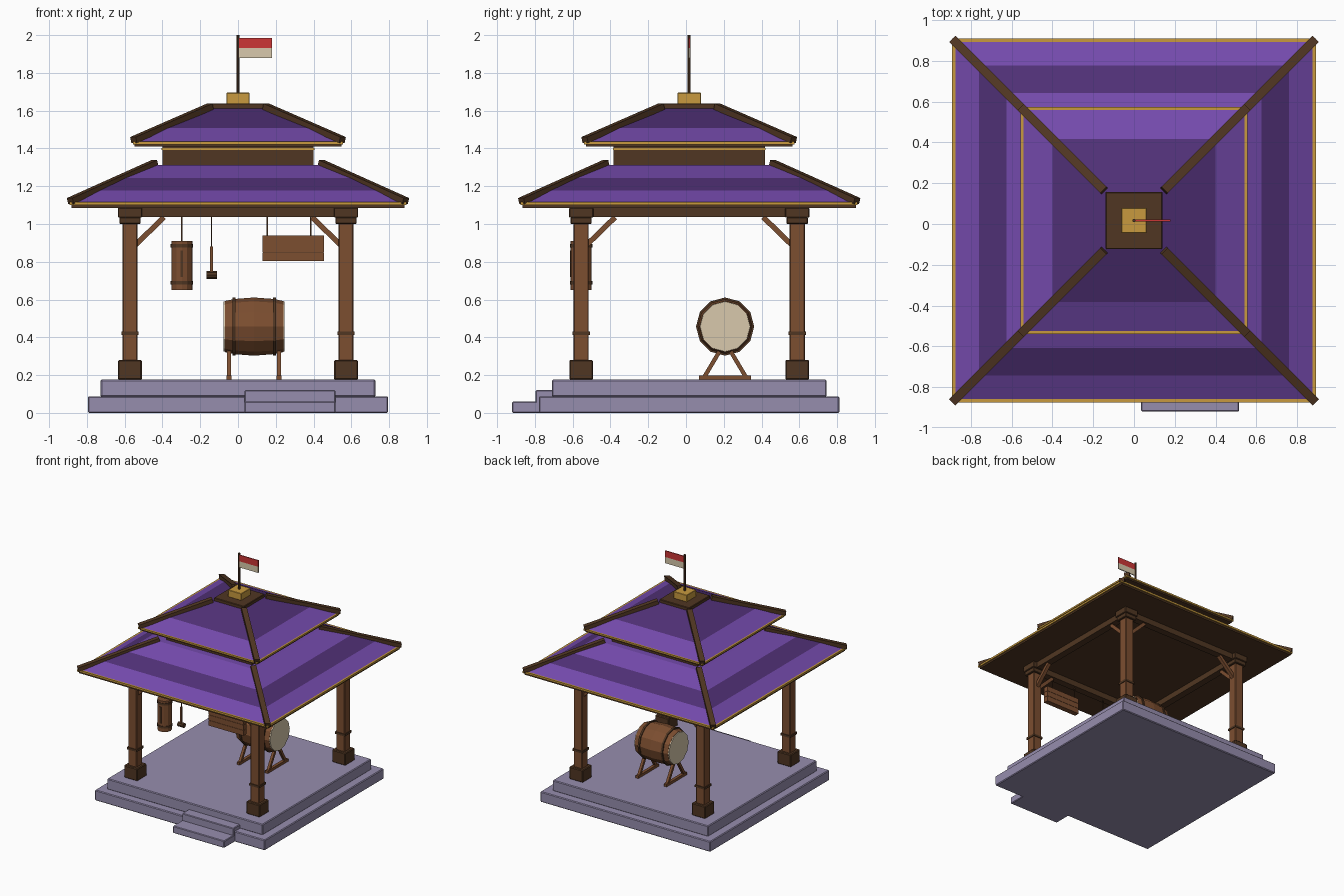
import bpy, bmesh, math
from mathutils import Vector, Matrix

if "Cube" in bpy.data.objects:
    bpy.data.objects.remove(bpy.data.objects["Cube"])

CY = 0.017          # pavilion centre in y
P = 0.572           # post offset from centre
FY = CY - P         # front beam line


def mat(name, r, g, b):
    m = bpy.data.materials.new(name)
    lin = [((c / 255 + 0.055) / 1.055) ** 2.4 for c in (r, g, b)]
    m.diffuse_color = (*lin, 1)
    m.use_nodes = True
    m.node_tree.nodes["Principled BSDF"].inputs["Base Color"].default_value = m.diffuse_color
    return m


STONE = mat("stone", 150, 141, 174)
WOOD = mat("wood", 124, 78, 48)
DARK = mat("dark wood", 80, 54, 34)
PURPLE = mat("roof purple", 116, 74, 172)
DEEP = mat("roof deep purple", 80, 48, 118)
GOLD = mat("gold", 200, 154, 62)
CREAM = mat("cream", 216, 201, 172)
RED = mat("red", 204, 54, 54)


def finish(name, bm, mats):
    bmesh.ops.recalc_face_normals(bm, faces=bm.faces)
    me = bpy.data.meshes.new(name)
    bm.to_mesh(me)
    bm.free()
    for m in mats:
        me.materials.append(m)
    ob = bpy.data.objects.new(name, me)
    bpy.context.collection.objects.link(ob)
    return ob


def box(name, x0, x1, y0, y1, z0, z1, m, bevel=0):
    bm = bmesh.new()
    bmesh.ops.create_cube(bm, size=1)
    for v in bm.verts:
        v.co = ((x0 + x1) / 2 + v.co.x * (x1 - x0),
                (y0 + y1) / 2 + v.co.y * (y1 - y0),
                (z0 + z1) / 2 + v.co.z * (z1 - z0))
    if bevel:
        bmesh.ops.bevel(bm, geom=bm.edges[:], offset=bevel, segments=1, affect='EDGES')
    return finish(name, bm, [m])


def block(name, x, y, h, z0, z1, m, bevel=0):
    return box(name, x - h, x + h, y - h, y + h, z0, z1, m, bevel)


def strut(name, a, b, w, h, m):
    """Rectangular bar between two points, h measured in the vertical plane."""
    a, b = Vector(a), Vector(b)
    d = (b - a).normalized()
    side = d.cross(Vector((0, 0, 1))).normalized()
    up = side.cross(d)
    bm = bmesh.new()
    bmesh.ops.create_cube(bm, size=1)
    for v in bm.verts:
        c = v.co.copy()
        v.co = (a + b) / 2 + d * c.x * (b - a).length + side * c.y * w + up * c.z * h
    return finish(name, bm, [m])


def lathe(name, profile, centre, axis, n, m):
    """Closed turned shape from (position, radius) pairs along x or z."""
    bm = bmesh.new()
    rings = []
    for t, r in profile:
        ring = []
        for i in range(n):
            a = 2 * math.pi * i / n
            u, v = r * math.cos(a), r * math.sin(a)
            co = (t, u, v) if axis == 'x' else (u, v, t)
            ring.append(bm.verts.new(Vector(co) + Vector(centre)))
        rings.append(ring)
    for p, q in zip(rings, rings[1:]):
        for i in range(n):
            bm.faces.new((p[i], p[(i + 1) % n], q[(i + 1) % n], q[i]))
    bm.faces.new(rings[0])
    bm.faces.new(rings[-1])
    return finish(name, bm, [m])


def roof(name, steps, bands):
    """Square stepped-colour hip roof from (half width, z) rings."""
    bm = bmesh.new()
    rings = [[bm.verts.new((sx * h, CY + sy * h, z))
              for sx, sy in ((-1, -1), (1, -1), (1, 1), (-1, 1))] for h, z in steps]
    for k, (p, q) in enumerate(zip(rings, rings[1:])):
        for i in range(4):
            f = bm.faces.new((p[i], p[(i + 1) % 4], q[(i + 1) % 4], q[i]))
            f.material_index = bands[k]
    bm.faces.new(rings[0])
    bm.faces.new(rings[-1])
    return finish(name, bm, [PURPLE, DEEP])


CORNERS = [(sx, sy) for sx in (-1, 1) for sy in (-1, 1)]

# stone platform and entry steps
block("lower_platform", 0, CY, 0.795, 0, 0.088, STONE, 0.006)
block("upper_platform", 0, CY, 0.727, 0.085, 0.176, STONE, 0.006)
box("upper_step", 0.035, 0.515, -0.797, -0.70, 0.0, 0.12, STONE, 0.005)
box("lower_step", 0.035, 0.515, -0.92, -0.76, 0.0, 0.06, STONE, 0.005)

# posts with footing, ring, capital and braces
for sx, sy in CORNERS:
    x, y = sx * P, CY + sy * P
    block("post_footing", x, y, 0.063, 0.175, 0.28, DARK, 0.006)
    block("post", x, y, 0.04, 0.27, 1.01, WOOD, 0.005)
    block("post_ring", x, y, 0.046, 0.412, 0.43, DARK)
    block("post_capital", x, y, 0.056, 1.0, 1.036, DARK, 0.004)
    block("beam_joint", x, y, 0.064, 1.034, 1.086, DARK, 0.004)
    strut("brace", (x - sx * 0.03, y, 0.89), (x - sx * 0.18, y, 1.036), 0.03, 0.028, WOOD)
    strut("brace", (x, y - sy * 0.03, 0.89), (x, y - sy * 0.18, 1.036), 0.03, 0.028, WOOD)

# ring beams
for s in (-1, 1):
    box("cross_beam", -P, P, CY + s * P - 0.03, CY + s * P + 0.03, 1.036, 1.085, DARK)
    box("side_beam", s * P - 0.03, s * P + 0.03, CY - P, CY + P, 1.036, 1.085, DARK)

# lower roof
block("lower_eave_board", 0, CY, 0.882, 1.086, 1.102, DARK)
block("lower_eave_trim", 0, CY, 0.892, 1.10, 1.116, GOLD)
roof("lower_roof", [(0.88, 1.114), (0.76, 1.178), (0.625, 1.243), (0.455, 1.312)], [0, 1, 0])
block("roof_neck", 0, CY, 0.40, 1.30, 1.415, DARK)
block("neck_trim", 0, CY, 0.404, 1.392, 1.402, GOLD)

# upper roof
block("upper_eave_board", 0, CY, 0.547, 1.41, 1.424, DARK)
block("upper_eave_trim", 0, CY, 0.557, 1.422, 1.436, GOLD)
roof("upper_roof", [(0.547, 1.434), (0.40, 1.508), (0.14, 1.612)], [0, 1])

# hip ridges
for sx, sy in CORNERS:
    for name, h0, z0, h1, z1 in (("lower_hip_ridge", 0.888, 1.122, 0.44, 1.323),
                                 ("upper_hip_ridge", 0.553, 1.445, 0.147, 1.622)):
        strut(name, (sx * h0, CY + sy * h0, z0), (sx * h1, CY + sy * h1, z1), 0.042, 0.032, DARK)

# crown, pole and flag
block("roof_cap", 0, CY, 0.14, 1.60, 1.638, DARK, 0.004)
block("crown", 0, CY, 0.062, 1.636, 1.695, GOLD, 0.003)
lathe("flag_pole", [(1.69, 0.008), (2.0, 0.008)], (0, CY, 0), 'z', 8, DARK)
box("flag_top", 0.006, 0.18, CY - 0.004, CY + 0.004, 1.932, 1.985, RED)
box("flag_bottom", 0.006, 0.18, CY - 0.004, CY + 0.004, 1.88, 1.932, CREAM)

# barrel drum on its stand
DX, DY, DZ = 0.085, 0.207, 0.457
lathe("drum_barrel", [(-0.155, 0.135), (-0.105, 0.146), (0, 0.154), (0.105, 0.146),
                      (0.155, 0.135)], (DX, DY, DZ), 'x', 12, WOOD)
for s in (-1, 1):
    lathe("drum_skin", [(s * 0.15, 0.134), (s * 0.162, 0.132)], (DX, DY, DZ), 'x', 12, CREAM)
    lathe("drum_hoop", [(s * 0.107 - 0.008, 0.154), (s * 0.107 + 0.008, 0.154)],
          (DX, DY, DZ), 'x', 12, DARK)
    x = DX + s * 0.132
    box("stand_foot", x - 0.013, x + 0.013, 0.07, 0.345, 0.175, 0.198, WOOD)
    for t in (-1, 1):
        strut("stand_leg", (x, DY + t * 0.11, 0.19), (x, DY + t * 0.03, 0.325), 0.022, 0.022, WOOD)

# hanging slit drum
KX = -0.297
lathe("slit_drum", [(0.65, 0.056), (0.91, 0.056)], (KX, FY, 0), 'z', 12, WOOD)
for z in (0.69, 0.885):
    lathe("slit_drum_band", [(z - 0.009, 0.06), (z + 0.009, 0.06)], (KX, FY, 0), 'z', 12, DARK)
box("slit_opening", KX - 0.007, KX + 0.007, FY - 0.059, FY - 0.05, 0.72, 0.86, DARK)
block("slit_drum_cord", KX, FY, 0.004, 0.90, 1.04, DARK)

# hanging mallet
MX = -0.14
block("mallet_cord", MX, FY, 0.003, 0.87, 1.04, DARK)
block("mallet_handle", MX, FY, 0.007, 0.74, 0.88, WOOD)
lathe("mallet_head", [(-0.028, 0.02), (0.028, 0.02)], (MX, FY, 0.73), 'x', 8, DARK)

# hanging plank board
for i in range(3):
    z = 0.803 + i * 0.046
    box("board_plank", 0.13, 0.455, FY - 0.022, FY + 0.022, z, z + 0.044, WOOD)
box("board_core", 0.133, 0.452, FY - 0.019, FY + 0.019, 0.806, 0.936, DARK)
for x in (0.155, 0.385):
    block("board_cord", x, FY, 0.004, 0.93, 1.04, DARK)
